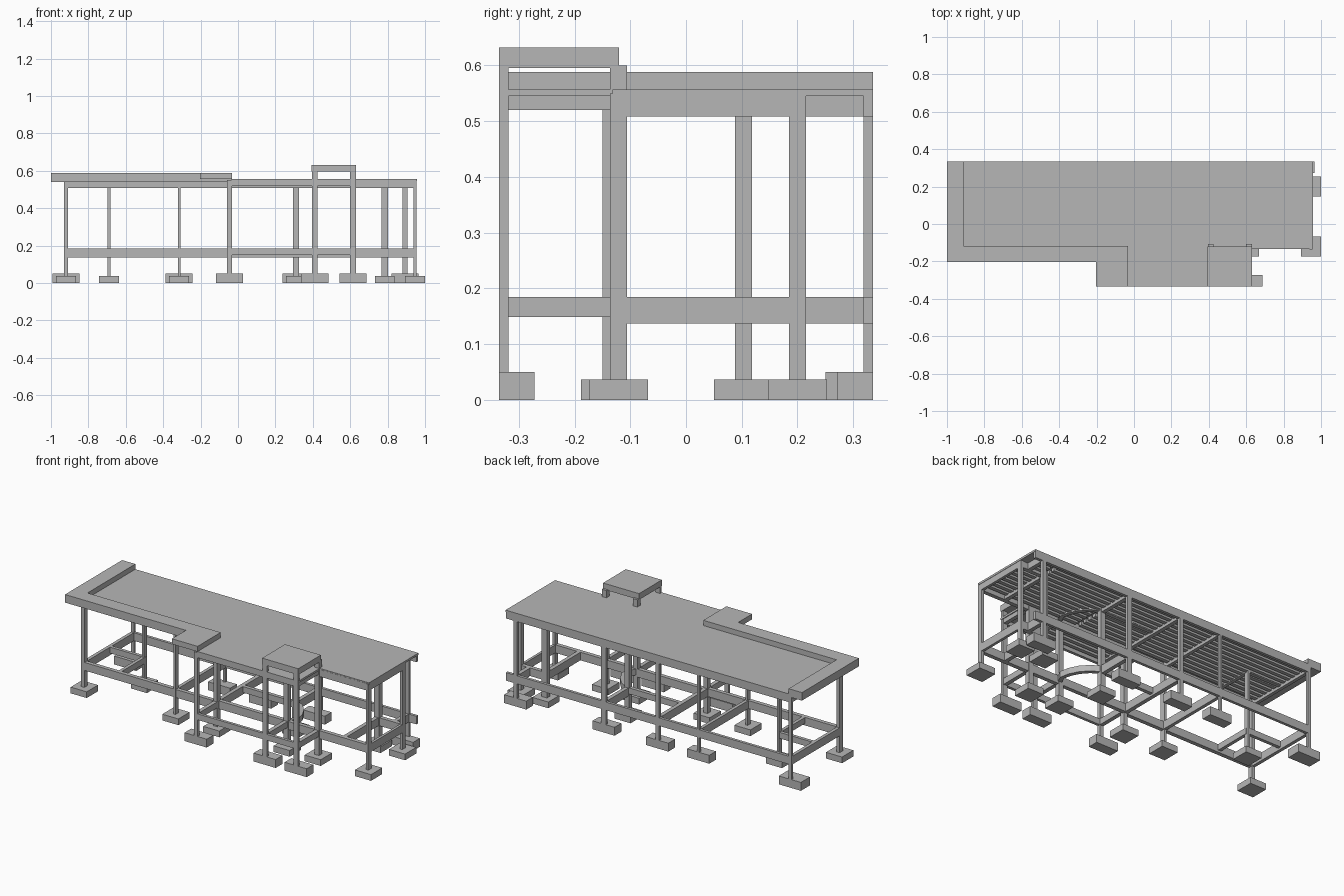
import bpy
import bmesh
from mathutils import Vector

if "Cube" in bpy.data.objects:
    bpy.data.objects.remove(bpy.data.objects["Cube"], do_unlink=True)

concrete = bpy.data.materials.new("concrete_grey")
concrete.use_nodes = True
GREY = (0.47, 0.47, 0.47, 1)
concrete.diffuse_color = GREY
concrete.node_tree.nodes["Principled BSDF"].inputs["Base Color"].default_value = GREY


def finish(name, bm):
    bmesh.ops.recalc_face_normals(bm, faces=bm.faces)
    mesh = bpy.data.meshes.new(name)
    bm.to_mesh(mesh)
    bm.free()
    mesh.materials.append(concrete)
    obj = bpy.data.objects.new(name, mesh)
    bpy.context.collection.objects.link(obj)
    return obj


def prism(name, outline, z0, z1):
    """Extrude a flat outline between two heights."""
    bm = bmesh.new()
    face = bm.faces.new([bm.verts.new((x, y, z0)) for x, y in outline])
    top = bmesh.ops.extrude_face_region(bm, geom=[face])["geom"]
    verts = [v for v in top if isinstance(v, bmesh.types.BMVert)]
    bmesh.ops.translate(bm, verts=verts, vec=(0, 0, z1 - z0))
    return finish(name, bm)


def block(name, x0, x1, y0, y1, z0, z1):
    return prism(name, [(x0, y0), (x1, y0), (x1, y1), (x0, y1)], z0, z1)


def ribbon(name, path, width, z0, z1):
    """Beam of constant width that follows a plan path."""
    pts = [Vector(p) for p in path]
    left, right = [], []
    for i, p in enumerate(pts):
        d = (pts[min(i + 1, len(pts) - 1)] - pts[max(i - 1, 0)]).normalized()
        n = Vector((-d.y, d.x)) * width / 2
        left.append(p + n)
        right.append(p - n)
    return prism(name, left + right[::-1], z0, z1)


BACK, MID_L, MID_R, FRONT = 0.3265, -0.135, -0.121, -0.3265
SLAB_LOW, SLAB_TOP = 0.545, 0.557

# Columns and footings: x, y, column width
boundary = [(-0.92, BACK, 0.02), (-0.315, BACK, 0.014), (-0.045, BACK, 0.025),
            (0.31, BACK, 0.03), (0.893, BACK, 0.026),
            (-0.045, FRONT, 0.025), (0.41, FRONT, 0.03), (0.615, FRONT, 0.03)]
inner = [(-0.92, MID_L, 0.02), (-0.315, MID_L, 0.014), (-0.045, MID_L, 0.025),
         (0.41, MID_R, 0.03), (0.615, MID_R, 0.03), (0.947, MID_R, 0.016),
         (-0.69, 0.103, 0.014), (0.31, 0.103, 0.03),
         (0.785, 0.2, 0.034), (0.947, 0.2, 0.016)]
for x, y, w in boundary:
    side = 1 if y > 0 else -1
    tower = side < 0 and x > 0.3
    block("boundary_column", x - w / 2, x + w / 2, y - 0.0085, y + 0.0085,
          0.02, 0.6 if tower else 0.55)
    ya, yb = sorted((side * 0.335, side * (0.272 if x > -0.5 else 0.25)))
    block("boundary_footing", x - 0.073, x + 0.073, ya, yb, 0, 0.05)
for x, y, w in inner:
    tower = y == MID_R and x < 0.7
    block("inner_column", x - w / 2, x + w / 2, y - 0.015, y + 0.015,
          0.02, 0.6 if tower else 0.55)
    block("inner_footing", x - 0.053, x + 0.053, y - 0.053, y + 0.053, 0, 0.037)

# Beams repeated at ground and roof level: start, end, width, shallow
beams = [
    ((-0.93, BACK), (0.955, BACK), 0.017, False),
    ((-0.93, MID_L), (-0.045, MID_L), 0.024, False),
    ((-0.045, MID_R), (0.955, MID_R), 0.024, False),
    ((-0.92, MID_L), (-0.92, BACK), 0.02, False),
    ((-0.315, MID_L), (-0.315, BACK), 0.02, False),
    ((-0.045, MID_L), (-0.045, BACK), 0.024, False),
    ((0.31, 0.103), (0.31, BACK), 0.024, False),
    ((0.947, MID_R), (0.947, 0.21), 0.016, False),
    ((0.785, MID_R), (0.785, 0.2), 0.024, False),
    ((0.785, 0.2), (0.955, 0.2), 0.024, False),
    ((0.893, 0.2), (0.893, BACK), 0.024, False),
    ((-0.045, 0.103), (0.31, 0.103), 0.022, True),
    ((-0.92, 0.103), (-0.69, 0.103), 0.02, True),
    ((-0.69, MID_L), (-0.69, 0.103), 0.02, True),
    ((-0.045, FRONT), (-0.045, MID_L), 0.024, True),
    ((-0.045, FRONT), (0.625, FRONT), 0.017, True),
    ((0.41, FRONT), (0.41, MID_R), 0.024, True),
    ((0.615, FRONT), (0.615, MID_R), 0.024, True),
]
arc = [(0.41, -0.12), (0.435, -0.07), (0.425, -0.02), (0.4, 0.03),
       (0.36, 0.075), (0.31, 0.103)]
for level, bottom, top in (("ground", 0.137, 0.185), ("roof", 0.508, 0.55)):
    for a, b, w, shallow in beams:
        ribbon(level + "_beam", [a, b], w, bottom + (0.012 if shallow else 0), top)
    ribbon(level + "_curved_beam", arc, 0.024, bottom + 0.012, top)

# Thin roof slab, with the front porch bay
prism("roof_slab", [(-0.93, 0.335), (0.957, 0.335), (0.957, -0.132), (0.632, -0.132),
                    (0.632, -0.335), (-0.035, -0.335), (-0.035, -0.147),
                    (-0.93, -0.147)], SLAB_LOW, SLAB_TOP)

# Joists under the slab, bay by bay
bays = [(-0.91, -0.325), (-0.305, -0.057), (-0.033, 0.298), (0.322, 0.773), (0.797, 0.94)]
for x0, x1 in bays:
    for i in range(11):
        y = -0.085 + i * 0.038
        if x1 > 0.9 and y > 0.2:
            x1 = 0.88
        block("roof_joist", x0, x1, y - 0.011, y + 0.011, 0.525, SLAB_LOW + 0.002)
for i in range(4):
    y = -0.29 + i * 0.04
    block("porch_joist", -0.033, 0.398, y - 0.011, y + 0.011, 0.53, SLAB_LOW + 0.002)

# Raised eaves band along the side and front, and the porch canopy
prism("eaves_band", [(-1, 0.335), (-1, -0.203), (-0.035, -0.203), (-0.035, -0.117),
                     (-0.912, -0.117), (-0.912, 0.335)], 0.54, 0.588)
block("porch_canopy", -0.202, -0.032, -0.335, -0.117, 0.556, 0.588)

# Small raised roof over the tower columns
block("tower_roof", 0.394, 0.632, -0.335, -0.12, 0.595, 0.632)
